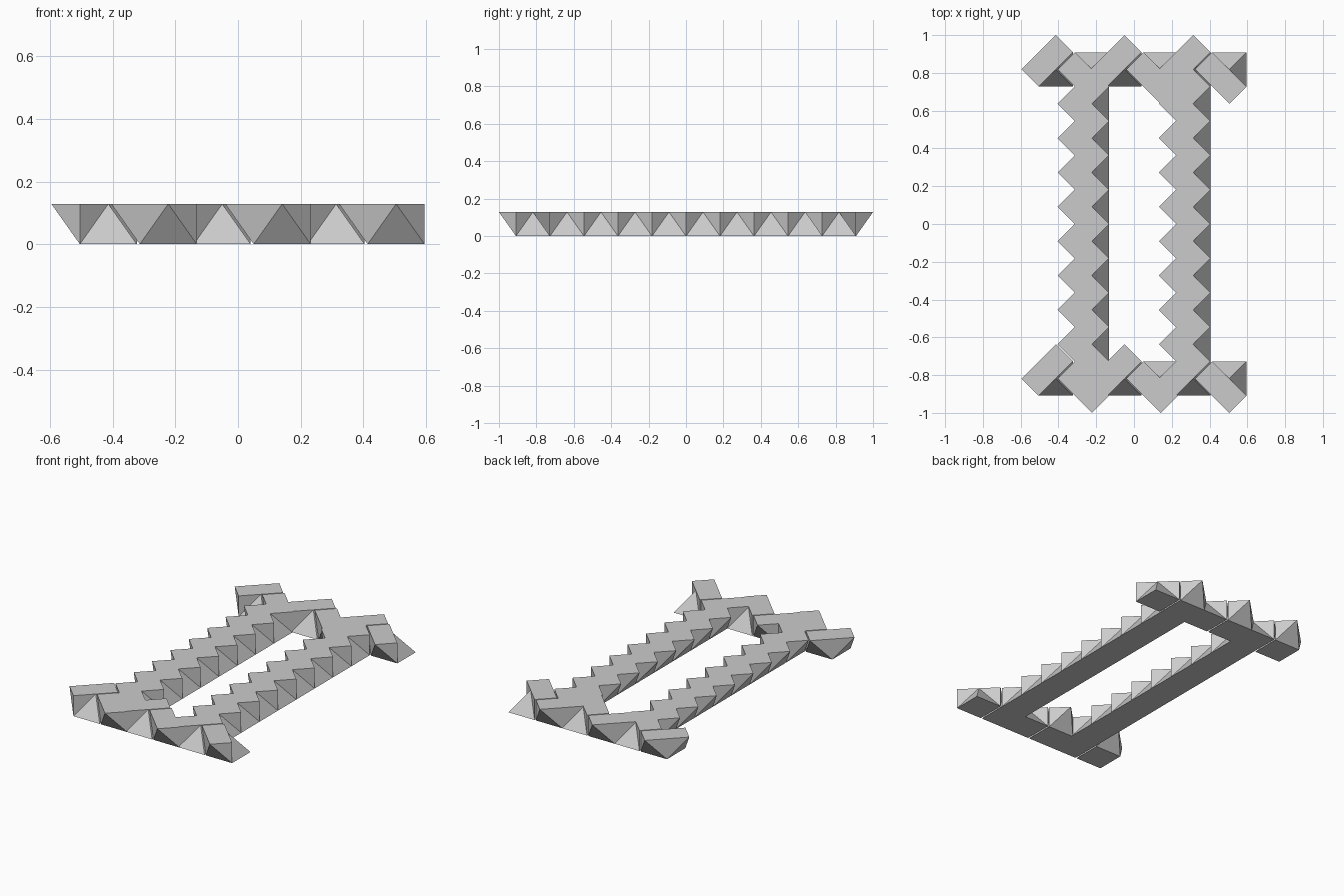
import bpy
import bmesh

cube = bpy.data.objects.get("Cube")
if cube:
    bpy.data.objects.remove(cube, do_unlink=True)

A = 2 / 11             # side of a block's square foot
H = A / 2 ** 0.5       # block height
SHIFT = 0.0095         # small gap between the two interleaved block sets
X0 = -0.4139           # centre of the first block in each end row

stone = bpy.data.materials.new("light grey stone")
stone.use_nodes = True
stone.diffuse_color = (0.6, 0.6, 0.6, 1)
stone.node_tree.nodes["Principled BSDF"].inputs["Base Color"].default_value = (0.6, 0.6, 0.6, 1)


def block_mesh(name, flip):
    """Square foot, half pyramid on one side of its diagonal, overhanging slab on the other."""
    foot = [(-1, -1, 0), (1, -1, 0), (1, 1, 0), (-1, 1, 0)]
    top = [(-2, 0, 1), (-1, -1, 1), (0, 0, 1), (1, 1, 1), (0, 2, 1)]
    faces = [
        (0, 3, 2, 1), (4, 5, 6, 7, 8),          # foot and top
        (0, 1, 6), (1, 2, 6),                   # sloping pyramid sides
        (0, 6, 5), (6, 2, 7),                   # upright faces on the diagonal
        (0, 5, 4), (2, 8, 7),                   # upright ends
        (0, 4, 3), (3, 8, 2), (3, 4, 8),        # overhanging side
    ]
    bm = bmesh.new()
    vs = [bm.verts.new((x * A / 2, y * flip * A / 2, z * H)) for x, y, z in foot + top]
    for f in faces:
        bm.faces.new([vs[i] for i in (f if flip > 0 else f[::-1])])
    bmesh.ops.recalc_face_normals(bm, faces=bm.faces)
    me = bpy.data.meshes.new(name)
    bm.to_mesh(me)
    bm.free()
    me.materials.append(stone)
    return me


def place(name, mesh, x, y):
    ob = bpy.data.objects.new(name, mesh)
    ob.location = (x, y, 0)
    bpy.context.scene.collection.objects.link(ob)


back_leaning = block_mesh("back_leaning_block", 1)
front_leaning = block_mesh("front_leaning_block", -1)
END = 4.5 * A

# End rows: the two block types alternate along x
for row, y in (("front", -END), ("back", END)):
    for i in range(6):
        odd = i % 2
        place(f"{row}_row_block_{i + 1}", front_leaning if odd else back_leaning,
              X0 + i * A + odd * SHIFT, y)

# Long rails: eight blocks of one type each between the end rows
for i in range(8):
    y = (i - 3.5) * A
    place(f"right_rail_block_{i + 1}", front_leaning, X0 + A + SHIFT, y)
    place(f"left_rail_block_{i + 1}", back_leaning, X0 + 4 * A, y)
